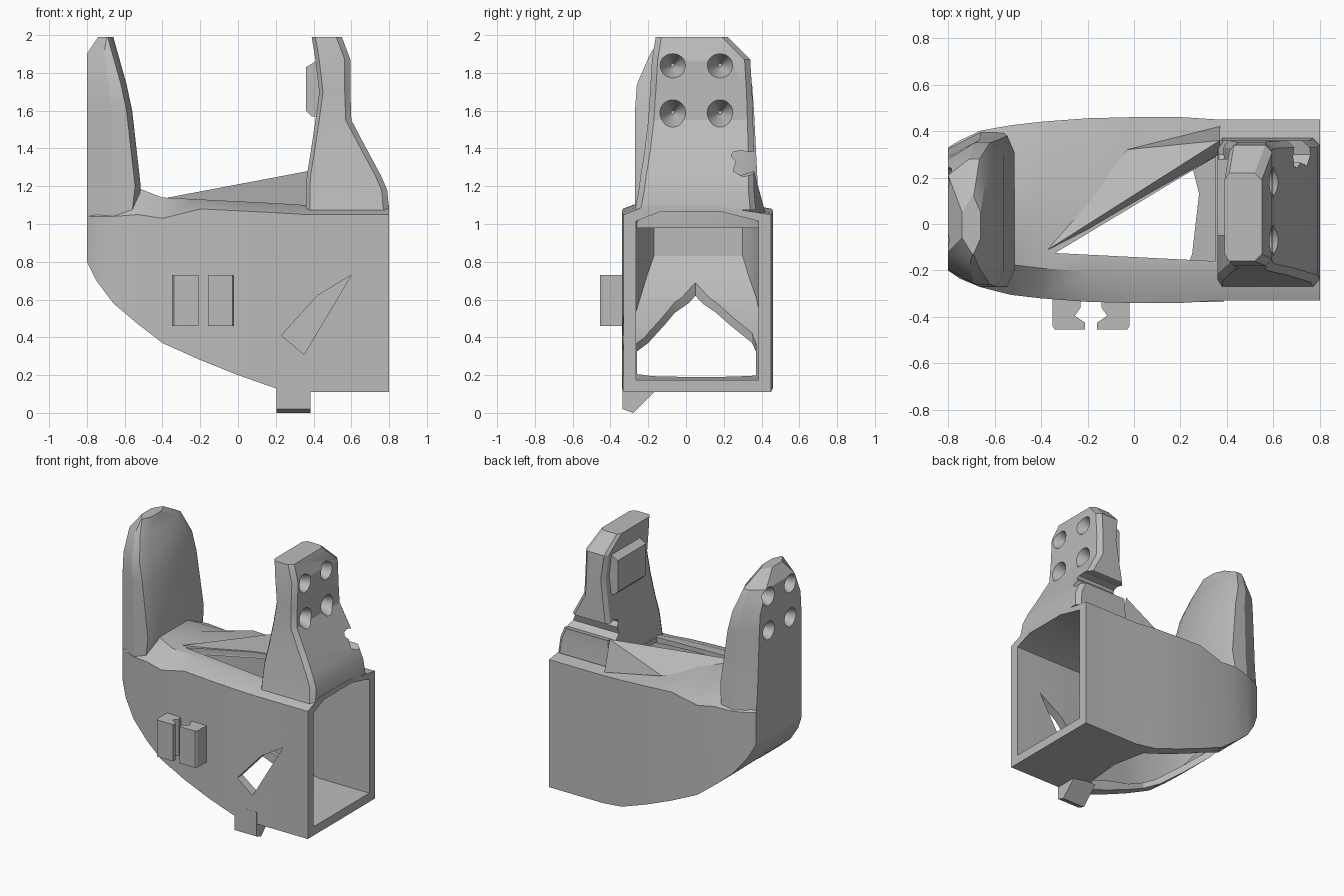
import bpy, bmesh, math
from mathutils import Matrix, Vector

default = bpy.data.objects.get("Cube")
if default:
    bpy.data.objects.remove(default, do_unlink=True)

grey = bpy.data.materials.new("plain_grey")
grey.use_nodes = True
GREY = (0.5, 0.5, 0.5, 1)
grey.diffuse_color = GREY
grey.node_tree.nodes["Principled BSDF"].inputs["Base Color"].default_value = GREY


def finish(name, bm):
    bmesh.ops.recalc_face_normals(bm, faces=bm.faces)
    mesh = bpy.data.meshes.new(name)
    bm.to_mesh(mesh)
    bm.free()
    mesh.materials.append(grey)
    obj = bpy.data.objects.new(name, mesh)
    bpy.context.collection.objects.link(obj)
    return obj


def loft(name, rings):
    """Closed solid through rings of equal point count."""
    bm = bmesh.new()
    loops = [[bm.verts.new(p) for p in ring] for ring in rings]
    n = len(loops[0])
    for a, b in zip(loops, loops[1:]):
        for i in range(n):
            j = (i + 1) % n
            bm.faces.new((a[i], a[j], b[j], b[i]))
    bm.faces.new(loops[0])
    bm.faces.new(loops[-1])
    return finish(name, bm)


def prism(name, outline, axis, lo, hi):
    """Extrude a 2D outline along x, y or z."""
    place = {"x": lambda p, h: (h, p[0], p[1]),
             "y": lambda p, h: (p[0], h, p[1]),
             "z": lambda p, h: (p[0], p[1], h)}[axis]
    return loft(name, [[place(p, h) for p in outline] for h in (lo, hi)])


def activate(obj):
    bpy.ops.object.select_all(action="DESELECT")
    obj.select_set(True)
    bpy.context.view_layer.objects.active = obj


def cut(obj, cutter):
    mod = obj.modifiers.new("cut", "BOOLEAN")
    mod.operation = "DIFFERENCE"
    mod.solver = "EXACT"
    mod.object = cutter
    activate(obj)
    bpy.ops.object.modifier_apply(modifier=mod.name)
    bpy.data.objects.remove(cutter, do_unlink=True)


def smooth(obj, degrees=25):
    activate(obj)
    bpy.ops.object.shade_smooth_by_angle(angle=math.radians(degrees))


# Hollow curved body: x, bottom, top, y min, y max
stations = [(-.8, .8, 1.18, -.2, .33), (-.75, .7, 1.18, -.235, .36),
            (-.66, .58, 1.18, -.272, .402), (-.53, .47, 1.19, -.305, .425),
            (-.4, .37, 1.14, -.32, .44), (-.2, .28, 1.13, -.335, .455),
            (0, .2, 1.12, -.34, .46), (.2, .13, 1.11, -.34, .46),
            (.36, .11, 1.1, -.33, .45), (.8, .11, 1.1, -.33, .45)]


def section(x, zb, zt, y0, y1):
    # The roof edges drop further where they run into the upright arm
    edge = zt - min(.14, .05 + max(0, -.3 - x) * .6)
    return [(x, y0, zb), (x, y0, edge), (x, y0 + .13, zt),
            (x, y0 + .45, zt), (x, y1, edge), (x, y1, zb)]


def inner_section(x, zb, zt, y0, y1):
    wall = .03 if x < 0 else .065
    return section(x + .03, zb + wall, zt - .035, y0 + wall, y1 - wall)


body = loft("body", [section(*s) for s in stations])
cut(body, loft("cavity", [inner_section(*s) for s in stations]))

# Openings in the underside, roof and front wall
cut(body, prism("underside_opening",
                [(-.69, .05), (-.6, -.06), (-.4, -.2), (-.3, -.26), (.2, -.26),
                 (.25, -.13), (.28, .13), (.22, .37), (-.3, .37), (-.4, .35),
                 (-.6, .16)], "z", -.1, .75))
cut(body, prism("roof_opening", [(-.34, -.125), (.35, .29), (.35, -.16)],
                "z", .95, 1.3))
cut(body, prism("front_opening", [(.23, .41), (.35, .31), (.6, .73), (.42, .62)],
                "y", -.5, -.2))
smooth(body)


# Upright arms, lofted upward from rectangles with left and right chamfers
def arm(name, levels, left, right, depth):
    rings = []
    for z, x0, x1, y0, y1 in levels:
        a, b = x0 + min(left, (x1 - x0) * .55), x1 - right
        rings.append([(a, y0, z), (b, y0, z), (x1, y0 + depth, z),
                      (x1, y1 - depth, z), (b, y1, z), (a, y1, z),
                      (x0, y1 - depth, z), (x0, y0 + depth, z)])
    return loft(name, rings)


def drill(obj, x, side):
    """Four conical sockets narrowing into the arm."""
    for y in (-.07, .18):
        for z in (1.59, 1.84):
            bm = bmesh.new()
            bmesh.ops.create_cone(
                bm, cap_ends=True, segments=24, radius1=.08, radius2=.01, depth=.16,
                matrix=Matrix.Translation(Vector((x - side * .06, y, z)))
                @ Matrix.Rotation(-side * math.pi / 2, 4, "Y"))
            cut(obj, finish("socket", bm))


right_arm = arm("tapered_arm", [
    (1.075, .36, .8, -.27, .37), (1.18, .36, .79, -.25, .36),
    (1.26, .365, .755, -.24, .36), (1.38, .385, .69, -.22, .36),
    (1.55, .41, .6, -.2, .355), (1.7, .43, .595, -.19, .35),
    (1.87, .41, .595, -.18, .34), (1.99, .39, .55, -.16, .22)], .02, .03, .03)
drill(right_arm, .605, 1)
# Channel running through the back edge of the arm
cut(right_arm, prism("channel", [(.42, 1.39), (.33, 1.38), (.29, 1.39), (.25, 1.38),
                                 (.24, 1.36), (.265, 1.33), (.25, 1.28), (.3, 1.25),
                                 (.34, 1.26), (.42, 1.28)], "x", .3, .9))
smooth(right_arm)

left_arm = arm("upright_arm", [
    (.98, -.8, -.54, -.272, .4), (1.2, -.8, -.515, -.27, .38),
    (1.6, -.8, -.56, -.27, .36), (1.74, -.8, -.59, -.26, .35),
    (1.9, -.8, -.635, -.19, .28), (1.99, -.74, -.66, -.13, .12)], .14, .03, .07)
drill(left_arm, -.81, -1)
smooth(left_arm)

# Pad on the inner face of the tapered arm
prism("inner_pad", [(.36, 1.6), (.39, 1.57), (.46, 1.57), (.46, 1.86),
                    (.41, 1.86), (.36, 1.83)], "y", -.05, .28)

# Sloping ridge along the roof opening
loft("roof_ridge", [[(-.36, -.13, 1.09), (.37, .3, 1.06), (.37, .42, 1.06)],
                    [(-.37, -.11, 1.14), (.37, .36, 1.28), (-.03, .32, 1.1)]])

# Facing pair of undercut rail clips on the front
clip = [(-.35, -.3), (-.35, -.44), (-.34, -.455), (-.21, -.455), (-.21, -.425),
        (-.255, -.395), (-.23, -.36), (-.23, -.3)]
for name, side in (("clip_outer", 1), ("clip_inner", -1)):
    prism(name, [(-.185 + side * (x + .185), y) for x, y in clip], "z", .46, .73)

# Wedge foot under the front edge
prism("foot", [(-.335, .02), (-.28, 0), (-.16, .12), (-.335, .2)], "x", .205, .385)
